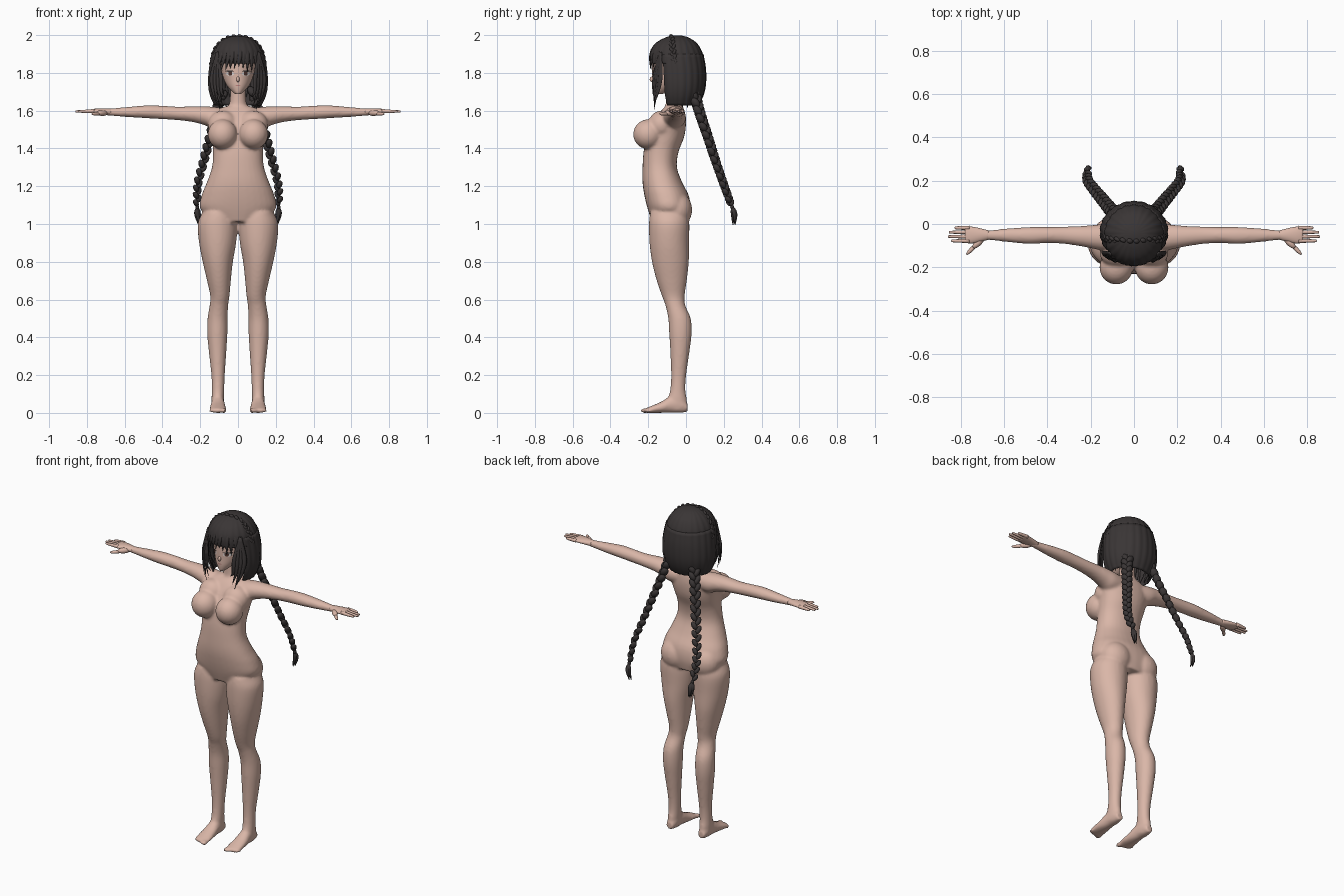
import bpy, bmesh, math, random
from mathutils import Vector, Matrix
from mathutils.bvhtree import BVHTree

random.seed(4)
if "Cube" in bpy.data.objects:
    bpy.data.objects.remove(bpy.data.objects["Cube"])

CM = 0.01  # tables below are in hundredths of a unit
TAU = math.tau


def material(name, rgb):
    mat = bpy.data.materials.new(name)
    mat.use_nodes = True
    mat.diffuse_color = (*rgb, 1)
    bsdf = mat.node_tree.nodes["Principled BSDF"]
    bsdf.inputs["Base Color"].default_value = (*rgb, 1)
    bsdf.inputs["Roughness"].default_value = 0.7
    return mat


skin = material("skin", (0.70, 0.47, 0.39))
hair = material("dark hair", (0.042, 0.036, 0.036))
white = material("eye white", (0.75, 0.7, 0.68))
iris = material("brown iris", (0.09, 0.04, 0.03))
lip = material("lip pink", (0.5, 0.22, 0.2))


def finish(name, bm, mat):
    bmesh.ops.recalc_face_normals(bm, faces=bm.faces)
    mesh = bpy.data.meshes.new(name)
    bm.to_mesh(mesh)
    bm.free()
    mesh.materials.append(mat)
    for poly in mesh.polygons:
        poly.use_smooth = True
    obj = bpy.data.objects.new(name, mesh)
    bpy.context.collection.objects.link(obj)
    return obj


def spline(points, k):
    """Catmull-Rom samples through points of any dimension."""
    pts = [Vector(p) for p in points]
    pts = [pts[0] * 2 - pts[1]] + pts + [pts[-1] * 2 - pts[-2]]
    out = []
    for a, b, c, d in zip(pts, pts[1:], pts[2:], pts[3:]):
        for i in range(k):
            t = i / k
            out.append((b * 2 + (c - a) * t + (a * 2 - b * 5 + c * 4 - d) * t * t
                        + (b * 3 - a - c * 3 + d) * t ** 3) / 2)
    return out + [pts[-2]]


def skin_rings(bm, rings, caps=True):
    rows = [[bm.verts.new(p) for p in ring] for ring in rings]
    n = len(rows[0])
    for lo, hi in zip(rows, rows[1:]):
        for i in range(n if caps else n - 1):
            j = (i + 1) % n
            bm.faces.new((lo[i], lo[j], hi[j], hi[i]))
    if caps:
        bm.faces.new(rows[0])
        bm.faces.new(rows[-1])


def outline(a0, a1, b0, b1, angle, ridge=0.0, power=2.0):
    c, s = math.cos(angle), math.sin(angle)
    r = 1 + ridge * abs(math.sin(angle * 11))
    e = 2 / power
    return ((a0 + a1) / 2 + (a1 - a0) / 2 * r * math.copysign(abs(c) ** e, c),
            (b0 + b1) / 2 + (b1 - b0) / 2 * r * math.copysign(abs(s) ** e, s))


def loft(bm, axis, table, side=1, n=32, ridge=0.0, power=2.0):
    """Sections are (position, low a, high a, low b, high b) along an axis."""
    rings = []
    for pos, *box in spline(table, 4):
        ring = []
        for i in range(n):
            a, b = outline(*box, TAU * i / n, ridge, power)
            p = {"x": (pos, a, b), "y": (a, pos, b), "z": (a, b, pos)}[axis]
            ring.append(Vector((p[0] * side, p[1], p[2])) * CM)
        rings.append(ring)
    skin_rings(bm, rings)


def sym(table):
    return [(z, -w, w, front, back) for z, w, front, back in table]


def ball(bm, center, radii, rot=Matrix.Identity(4), n=16):
    m = Matrix.Translation(Vector(center) * CM) @ rot @ Matrix.Diagonal((*(Vector(radii) * CM), 1))
    bmesh.ops.create_uvsphere(bm, u_segments=n, v_segments=n // 2 + 2, radius=1, matrix=m)


def lock(bm, points, width, thick, n=8, root=0.6):
    """Flattened tube that swells and then tapers to a point."""
    path = spline(points, 5)
    rings = []
    for i, p in enumerate(path):
        t = i / (len(path) - 1)
        tan = (path[min(i + 1, len(path) - 1)] - path[max(i - 1, 0)]).normalized()
        out = Vector((p.x, p.y + 4.5, 0.01)).normalized()
        across = tan.cross(out).normalized()
        out = across.cross(tan)
        size = (root + (1 - root) * min(1, t * 3)) * max(0.03, 1 - t ** 2.5)
        rings.append([(p + across * math.cos(TAU * k / n) * width * size
                       + out * math.sin(TAU * k / n) * thick * size) * CM for k in range(n)])
    skin_rings(bm, rings)


def braid(bm, points, start, end, step):
    """Two rows of tilted beads alternating along a path."""
    path = spline(points, 24)
    travelled, flip = step, 1
    for i, (p, q) in enumerate(zip(path, path[1:])):
        travelled += (q - p).length
        if travelled < step:
            continue
        travelled, flip = 0, -flip
        r = start + (end - start) * i / len(path)
        tan = (q - p).normalized()
        out = Vector((p.x, p.y + 4.5, 0.5)).normalized()
        across = tan.cross(out).normalized()
        out = across.cross(tan)
        frame = Matrix((across, out, tan)).transposed().to_4x4()
        tilt = Matrix.Rotation(-flip * 0.5, 4, "Y")
        ball(bm, p + across * flip * r * 0.55, (r * 0.8, r, r * 1.35), frame @ tilt, 10)


# Body: overlapping lofts fused into one smooth surface
bm = bmesh.new()
loft(bm, "z", sym([(101, 13, -18, 1), (108, 20, -20.3, 2.3), (115, 19.3, -22, 1.5),
                   (122, 16.5, -23, -2), (130, 13.8, -23, -4.8), (138, 13.2, -22.5, -4),
                   (146, 14, -21, -1), (153, 15, -18, 0), (159, 13, -14, -0.5),
                   (162.3, 7, -11, -2)]), power=2.2)
loft(bm, "z", sym([(156, 9, -13, -1), (162, 5.2, -11, -1.5), (167, 4.2, -10.5, -1.8),
                   (176, 4.2, -10.5, -1.5)]))
leg = [(106, 2, 19, -19, 1), (100, 0.4, 21.3, -19.6, 1.8), (90, 1, 20.6, -19.3, 1.6),
       (80, 2.7, 18.7, -18, 1.5), (70, 3.8, 16.4, -15.5, 0.4), (62, 4.5, 14.7, -12.8, -0.7),
       (57, 5.2, 15, -10.9, -0.4), (50, 5.5, 16.1, -9.4, 2.5), (42, 5.6, 16.3, -8.9, 3),
       (32, 6.2, 15.4, -8.3, 1.8), (20, 7, 14.1, -7.9, 0.1), (12, 7.3, 13.9, -8.4, -0.3),
       (6, 7.5, 14, -10, 0.6), (1, 8, 13.5, -9, 0)]
arm = [(5, -12, -1, 151, 161), (13, -12.5, 0, 150.5, 162), (18, -11.6, -0.4, 152.4, 162.3),
       (24, -10.4, -0.9, 154, 162.3), (32, -9.2, -1.2, 155, 162.1), (40, -8.8, -1.4, 155.5, 162.6),
       (48, -9.2, -1.4, 156, 162.8), (58, -8.4, -2, 156.6, 162), (67, -7.4, -2.9, 157.3, 161.2),
       (71, -7.6, -2.8, 157.7, 161)]
foot = [(0.8, 8.5, 13, 0.5, 5), (-3, 7.5, 13.9, 0, 9), (-8, 7.1, 14.2, 0, 9),
        (-13, 6.5, 14.8, 0, 6), (-18, 6.1, 15.2, 0, 3.8), (-21.5, 6.4, 14.7, 0, 2.4)]
for s in (-1, 1):
    loft(bm, "z", leg, s)
    loft(bm, "x", arm, s)
    loft(bm, "y", foot, s)
    ball(bm, (8.2 * s, -20, 147.5), (7.8, 8, 7.9), n=24)       # bust
    ball(bm, (8 * s, -13, 152.5), (8, 7, 7.5), n=24)           # upper chest
    ball(bm, (9.5 * s, -5, 107.5), (9.5, 8.3, 9.5), n=24)      # seat
    for i in range(5):                                         # toes
        ball(bm, ((7.4 + i * 1.75) * s, -21.6 + i * 0.55, 1.2),
             (1.4 - i * 0.12, 2.6 - i * 0.15, 1.3 - i * 0.08))
body = finish("body", bm, skin)
remesh = body.modifiers.new("fuse", "REMESH")
remesh.mode = "VOXEL"
remesh.voxel_size = 0.008
remesh.use_smooth_shade = True
soften = body.modifiers.new("soften", "SMOOTH")
soften.factor = 0.5
soften.iterations = 6

# Hands: palm, four fingers and a thumb
for s, name in ((1, "left_hand"), (-1, "right_hand")):
    bm = bmesh.new()
    loft(bm, "x", [(67, -7.2, -3, 157.6, 161), (71, -8.2, -2, 157.9, 161.2),
                   (75, -9, -1.2, 158.3, 161.1), (78, -8.7, -1.1, 158.8, 160.7)], s, 20)
    for i, reach in enumerate((84.5, 86, 85.5, 83)):
        y = -7.8 + i * 2
        loft(bm, "x", [(76, y - 1, y + 1, 158.7, 160.9), (81, y - 0.8, y + 0.8, 158.8, 160.5),
                       (reach - 0.5, y - 0.6, y + 0.6, 159, 160.2),
                       (reach, y - 0.2, y + 0.2, 159.4, 159.8)], s, 10)
    turn = Matrix.Rotation(-s * 0.8, 4, "Z")
    ball(bm, (71.8 * s, -8.4, 158.8), (3.8, 1.6, 1.6), turn)
    ball(bm, (75 * s, -11.6, 158.3), (3.6, 0.95, 0.95), turn)
    finish(name, bm, skin)

# Head with a small nose
bm = bmesh.new()
loft(bm, "z", sym([(168.7, 1.2, -17, -13), (170, 3, -17.5, -9), (173, 5.7, -17.9, -3),
                   (177, 7.7, -17.9, 2), (182, 8.8, -17.9, 5), (188, 9.3, -17.5, 6),
                   (193, 8, -14, 4), (195.5, 4, -9, 0)]), n=48)
face_tree = BVHTree.FromBMesh(bm)
ball(bm, (0, -17.9, 176.6), (0.9, 1.3, 1.5), Matrix.Rotation(-0.3, 4, "X"))
finish("head", bm, skin)


def face_plate(name, points, lift, mat):
    """Thin painted shape laid on the face; points are (x, z)."""
    bm = bmesh.new()
    center = sum((Vector(p) for p in points), Vector((0, 0))) / len(points)
    verts = []
    for p in [center] + points:
        hit = face_tree.ray_cast(Vector((p[0] * CM, -1, p[1] * CM)), Vector((0, 1, 0)))[0]
        verts.append(bm.verts.new(hit - Vector((0, lift * CM, 0))))
    rim = verts[1:]
    for a, b in zip(rim, rim[1:] + rim[:1]):
        bm.faces.new((verts[0], a, b))
    finish(name, bm, mat)


def oval(x, z, w, h, n=20):
    return [(x + w * math.cos(TAU * i / n), z + h * math.sin(TAU * i / n)) for i in range(n)]


# Eyes, lashes and mouth
for s, side in ((1, "left"), (-1, "right")):
    face_plate(side + "_eye_white", oval(4.2 * s, 179.6, 2.1, 1.2), 0.2, white)
    face_plate(side + "_iris", oval(4.1 * s, 179.7, 1, 1.2), 0.35, iris)
    face_plate(side + "_lash", oval(4.4 * s, 180.9, 2.4, 0.35), 0.45, hair)
face_plate("mouth", oval(0, 173.4, 1.4, 0.3), 0.15, lip)

# Hair: ridged crown over a curtain open at the face
bm = bmesh.new()
crown = sym([(185, 14.3, -18.8, 9.5), (188, 13.8, -19, 9), (192, 12.7, -18.4, 7.8),
             (196, 10, -15.5, 5.2), (198.8, 6, -10.5, 1), (199.9, 1.5, -6, -3)])
loft(bm, "z", crown, n=88, ridge=0.03)
finish("hair_crown", bm, hair)

bm = bmesh.new()
curtain = sym([(190, 13.2, -18, 8.4), (182, 14.6, -17.5, 9.7), (174, 15, -17, 9.7),
               (168, 14, -16, 8.4), (163, 11.8, -14, 6)])
skin_rings(bm, [[Vector((*outline(*box, -0.6 + (math.pi + 1.2) * i / 72, 0.03), z)) * CM
                 for i in range(73)] for z, *box in spline(curtain, 4)], caps=False)
shell = finish("hair_curtain", bm, hair)
solid = shell.modifiers.new("thickness", "SOLIDIFY")
solid.thickness = 0.01
solid.offset = 0

# Loose locks: fringe, face framing, and ragged ends
bm = bmesh.new()
for i in range(10):
    x = -9.9 + i * 2.2
    y = -4.6 - 14.6 * math.sqrt(1 - (x / 15) ** 2)
    tip = 182.5 - 0.02 * x * x - random.uniform(0, 1.6) + (1.5 if i in (5, 6) else 0)
    lock(bm, [(x * 0.55, y + 3.2, 195), (x * 0.9, y + 0.3, 189.5), (x * 1.05 - 0.8, y + 0.2, tip)], 1.7, 0.7)
for s in (-1, 1):
    for x, tip in ((8.8, 167), (10.2, 162.5), (11.8, 160), (13.2, 163)):
        lock(bm, [(11 * s, -13.5, 191), (x * 1.06 * s, -16.5 + (x - 9) * 0.7, 178),
                  (x * s, -17 + (x - 9) * 0.5, 170), ((x - 2.2) * s, -17, tip)], 1.5, 0.8)
for i in range(15):
    a = -0.4 + (math.pi + 0.8) * i / 14
    x, y = math.cos(a), math.sin(a)
    lock(bm, [(14.3 * x, -4 + 13 * y, 184), (14.9 * x, -3.8 + 13.3 * y, 174),
              (11.5 * x, -3.8 + 10.5 * y, random.uniform(161, 164))], 2.2, 0.7)
finish("hair_locks", bm, hair)

# Crown braid across the top of the head
bm = bmesh.new()
braid(bm, [(-14, -6, 185), (-12, -7, 192.5), (-7, -7.5, 197.3), (0, -8, 198.7),
           (7, -7.5, 197.3), (12, -7, 192.5), (14, -6, 185)], 1.2, 1.2, 1.3)
finish("crown_braid", bm, hair)

# Two long braids, each with a tie and a tuft
for s, name in ((1, "left_braid"), (-1, "right_braid")):
    bm = bmesh.new()
    braid(bm, [(8.5 * s, 4.5, 170), (11 * s, 7, 160), (14.5 * s, 11.3, 147), (18 * s, 15.5, 134),
               (21.3 * s, 20, 121), (21.6 * s, 24, 110)], 2.4, 1.6, 1.9)
    ball(bm, (21.5 * s, 24.4, 109), (1, 1, 1.3))
    for dx, dy in ((-0.7, 0), (0.7, 0.3), (0, -0.6), (0, 0.8)):
        lock(bm, [(21.5 * s, 24.5, 109.5), (21.4 * s + dx, 25.4 + dy, 105),
                  (20.3 * s + dx, 25.3 + dy, 99.5)], 1.4, 1.1, root=0.3)
    finish(name, bm, hair)
